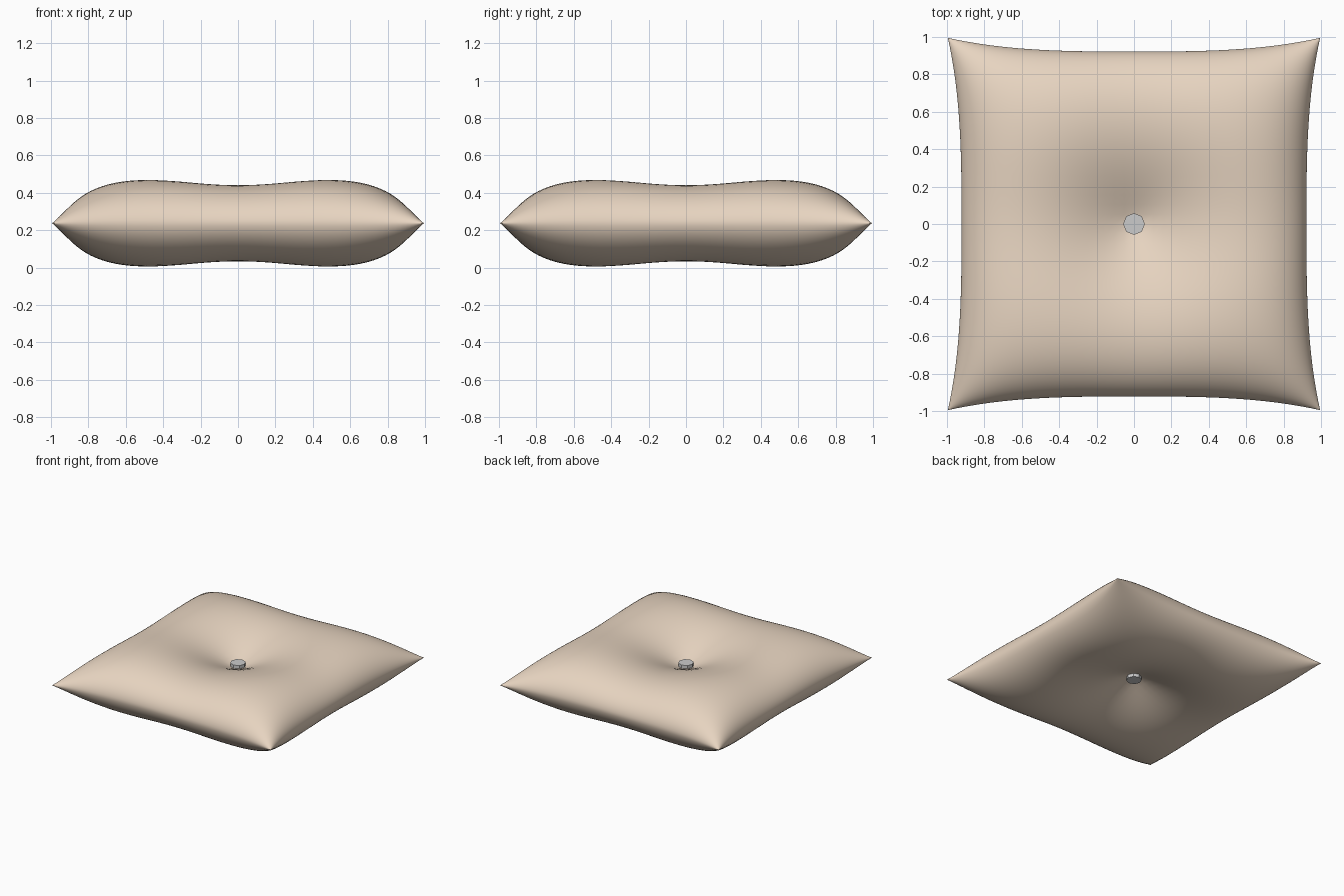
import bpy, bmesh
from math import sin, pi, exp, hypot

if "Cube" in bpy.data.objects:
    bpy.data.objects.remove(bpy.data.objects["Cube"])

MID = 0.237      # height of the seam plane
HALF = 0.231     # greatest half thickness
N = 56           # grid resolution per side


def pillow_point(a, b):
    """Map grid coordinates in [-1, 1] to plan position and raw puff height."""
    u, v = sin(a * pi / 2), sin(b * pi / 2)
    x = u * (0.922 + 0.073 * abs(v) ** 3)
    y = v * (0.922 + 0.073 * abs(u) ** 3)
    puff = 1.0
    for w in (u, v):
        puff *= max(0.0, 1 - w ** 4) ** 0.57 * (1 - 0.07 * exp(-(w / 0.33) ** 2))
    dimple = 1 - 0.88 * exp(-(hypot(x, y) / 0.36) ** 1.3)
    return x, y, puff * dimple


# cushion: two puffed sheets welded along the seam
bm = bmesh.new()
for side in (1, -1):
    made = bmesh.ops.create_grid(bm, x_segments=N, y_segments=N, size=1)["verts"]
    pts = [pillow_point(p.co.x, p.co.y) for p in made]
    k = HALF / max(p[2] for p in pts)
    for vert, (x, y, h) in zip(made, pts):
        vert.co = (x, y, MID + side * k * h)
bmesh.ops.remove_doubles(bm, verts=bm.verts, dist=0.0005)
bmesh.ops.recalc_face_normals(bm, faces=bm.faces)
for f in bm.faces:
    f.smooth = True
mesh = bpy.data.meshes.new("cushion")
bm.to_mesh(mesh)
bm.free()
cushion = bpy.data.objects.new("cushion", mesh)
bpy.context.collection.objects.link(cushion)
fabric = bpy.data.materials.new("tan_fabric")
fabric.diffuse_color = (0.8, 0.66, 0.53, 1)
fabric.use_nodes = True
fabric.node_tree.nodes["Principled BSDF"].inputs["Base Color"].default_value = fabric.diffuse_color
mesh.materials.append(fabric)

# buttons: eight-sided discs sunk in the dimples
for name, side in (("top_button", 1), ("bottom_button", -1)):
    bpy.ops.mesh.primitive_cylinder_add(vertices=8, radius=0.058, depth=0.05,
                                        location=(0, 0, MID + side * 0.05))
    bpy.context.object.name = name
